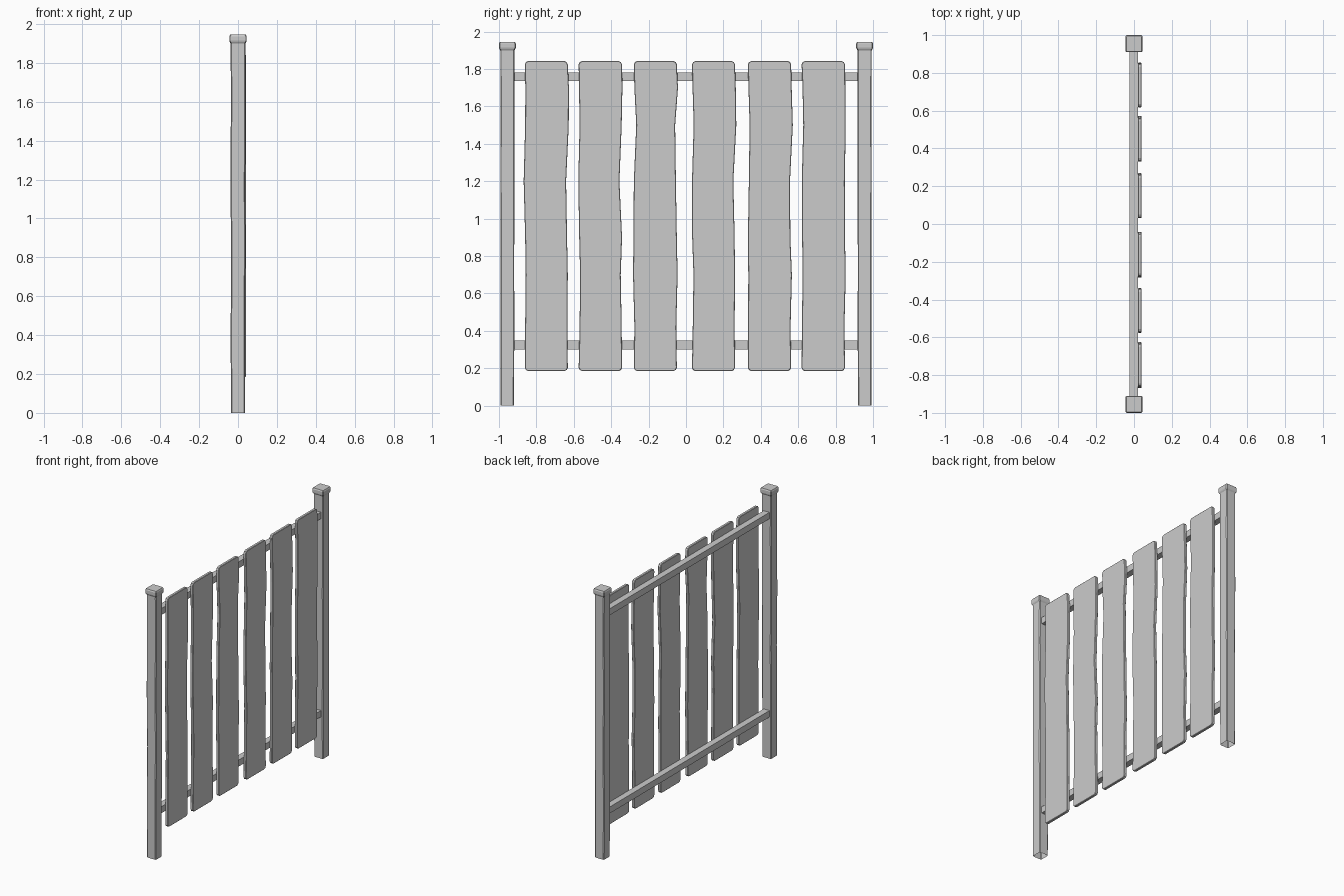
import bpy, bmesh

if "Cube" in bpy.data.objects:
    bpy.data.objects.remove(bpy.data.objects["Cube"])

def finish(bm, name):
    bmesh.ops.recalc_face_normals(bm, faces=bm.faces)
    me = bpy.data.meshes.new(name)
    bm.to_mesh(me)
    bm.free()
    ob = bpy.data.objects.new(name, me)
    bpy.context.collection.objects.link(ob)
    return ob

# Posts: chamfered square rings lofted upward, flaring into a cap, open underneath
RINGS = [(0, .036, 0), (.4, .037, -.001), (.8, .0365, .001), (1.2, .038, -.001),
         (1.6, .0375, .001), (1.9, .038, 0), (1.908, .043, 0), (1.914, .045, 0),
         (1.936, .045, 0), (1.945, .041, 0)]

def post(name, y):
    bm = bmesh.new()
    prev = None
    for z, h, off in RINGS:
        c = h - .005
        pts = [(h, -c), (h, c), (c, h), (-c, h), (-h, c), (-h, -c), (-c, -h), (c, -h)]
        ring = [bm.verts.new((px + off, y + py, z)) for px, py in pts]
        if prev:
            for i in range(8):
                j = (i + 1) % 8
                bm.faces.new((prev[i], prev[j], ring[j], ring[i]))
        prev = ring
    bm.faces.new(prev)
    # cap faces drive the outward direction of the open shell
    return finish(bm, name)

post("post_left", -.955)
post("post_right", .955)

# Rails: square bars running between the posts
for name, z in (("rail_lower", .325), ("rail_upper", 1.759)):
    bm = bmesh.new()
    bmesh.ops.create_cube(bm, size=1)
    for v in bm.verts:
        v.co = (v.co.x * .046 - .002, v.co.y * 1.86, v.co.z * .047 + z)
    finish(bm, name)

# Planks: wavy outline with clipped corners, edge offsets in thousandths
HEIGHTS = [.42, .7, .9, 1.2, 1.5, 1.7]
Z0, Z1 = .185, 1.843
PLANKS = [
    (-.862, -.632, (2, 5, 2, -6, 2, 3), (-2, 0, -4, -9, 5, 6)),
    (-.574, -.342, (5, 8, 3, -2, 5, 2), (-2, -7, 0, -14, -2, 2)),
    (-.279, -.049, (3, -4, -2, 0, 13, 3), (-3, 4, 0, -5, -9, 6)),
    (.032, .262, (4, 8, 1, 0, 9, 3), (-2, 0, -2, -9, 7, 4)),
    (.331, .562, (1, 2, 0, 5, 9, 3), (-3, 4, -4, -6, 9, 3)),
    (.618, .850, (2, 5, 3, 1, 9, 5), (-3, 4, 0, -1, 4, 2)),
]
for n, (a, b, left, right) in enumerate(PLANKS, 1):
    outline = [(a, Z0 + .018), (a + .006, Z0 + .006), (a + .018, Z0),
               (b - .018, Z0), (b - .006, Z0 + .006), (b, Z0 + .018)]
    outline += [(b + d / 1000, z) for d, z in zip(right, HEIGHTS)]
    outline += [(b, Z1 - .018), (b - .006, Z1 - .006), (b - .018, Z1),
                (a + .018, Z1), (a + .006, Z1 - .006), (a, Z1 - .018)]
    outline += [(a + d / 1000, z) for d, z in reversed(list(zip(left, HEIGHTS)))]
    bm = bmesh.new()
    back = bm.faces.new([bm.verts.new((.020, y, z)) for y, z in outline])
    ext = bmesh.ops.extrude_face_region(bm, geom=[back])["geom"]
    bmesh.ops.translate(bm, vec=(.021, 0, 0),
                        verts=[e for e in ext if isinstance(e, bmesh.types.BMVert)])
    if not back.is_valid or len([f for f in bm.faces if len(f.verts) > 4]) < 2:
        bm.faces.new([v for v in bm.verts if v.co.x < .03])
    ob = finish(bm, f"plank_{n}")
    bev = ob.modifiers.new("edge_bevel", 'BEVEL')
    bev.width = .003
    bev.segments = 1
    bev.limit_method = 'ANGLE'
    bev.angle_limit = 1.2
